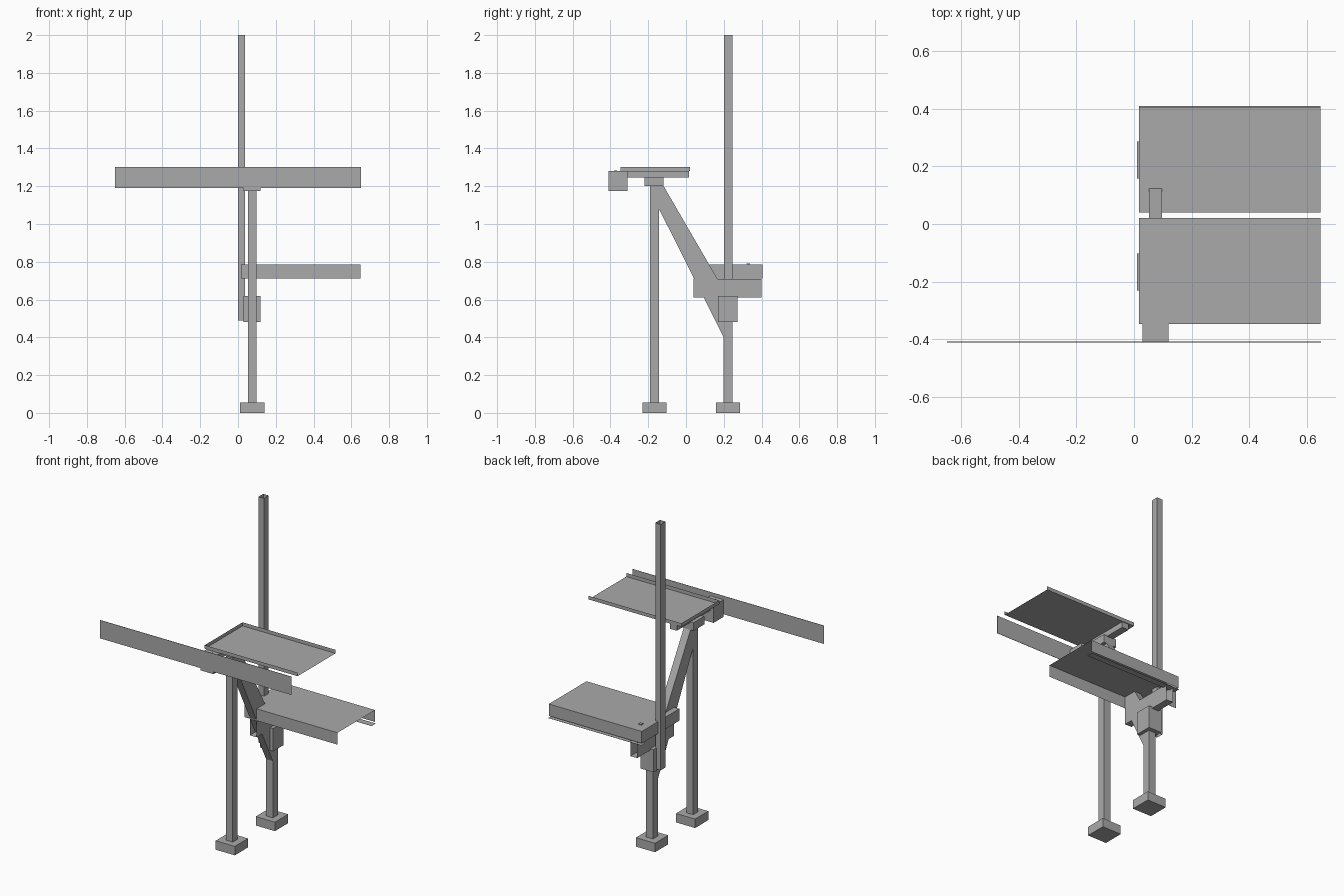
import bpy, bmesh

if "Cube" in bpy.data.objects:
    bpy.data.objects.remove(bpy.data.objects["Cube"], do_unlink=True)

GREY = (0.4, 0.4, 0.4, 1)
metal = bpy.data.materials.new("plain grey")
metal.use_nodes = True
metal.diffuse_color = GREY
metal.node_tree.nodes["Principled BSDF"].inputs["Base Color"].default_value = GREY


def finish(name, bm):
    mesh = bpy.data.meshes.new(name)
    bm.to_mesh(mesh)
    bm.free()
    mesh.materials.append(metal)
    obj = bpy.data.objects.new(name, mesh)
    bpy.context.collection.objects.link(obj)
    return obj


def box(name, x, y, z, open_sides=()):
    """Box from (low, high) ranges; open_sides lists sides left out, such as '+z'."""
    bm = bmesh.new()
    bmesh.ops.create_cube(bm, size=1)
    bm.normal_update()
    gone = []
    for side in open_sides:
        axis, sign = "xyz".index(side[1]), 1 if side[0] == "+" else -1
        gone += [f for f in bm.faces if f.normal[axis] * sign > 0.9]
    bmesh.ops.delete(bm, geom=gone, context="FACES")
    for v in bm.verts:
        for i, (lo, hi) in enumerate((x, y, z)):
            v.co[i] = hi if v.co[i] > 0 else lo
    return finish(name, bm)


POST_X, BLOCK_X, FOOT_X = (0.052, 0.098), (0.03, 0.12), (0.01, 0.14)
SHEET_X = (0.017, 0.648)

# Legs standing on square feet
for name, y, top in (("front", -0.167, 1.2), ("rear", 0.222, 0.5)):
    box(name + "_foot", FOOT_X, (y - 0.064, y + 0.064), (0, 0.055))
    box(name + "_leg", POST_X, (y - 0.024, y + 0.024), (0.055, top))

# Diagonal brace between the legs
bm = bmesh.new()
side = [(-0.143, 1.08), (-0.143, 1.2), (-0.118, 1.2), (0.222, 0.614), (0.2, 0.4)]
face = bm.faces.new([bm.verts.new((POST_X[0], y, z)) for y, z in side])
ext = bmesh.ops.extrude_face_region(bm, geom=[face], use_keep_orig=True)
for v in ext["geom"]:
    if isinstance(v, bmesh.types.BMVert):
        v.co.x = POST_X[1]
bmesh.ops.recalc_face_normals(bm, faces=bm.faces)
finish("diagonal_brace", bm)

# Tall open tube beside the rear leg
box("tall_post", (0, 0.037), (0.2, 0.245), (0.49, 2), ("+z", "-z"))

# Seat: folded sheet open below and at its outer end, on a hollow bar
box("rear_block", BLOCK_X, (0.17, 0.272), (0.48, 0.62))
box("seat_bar", POST_X, (0.04, 0.4), (0.61, 0.71), ("+y", "-y"))
box("seat_sheet", SHEET_X, (0.04, 0.405), (0.712, 0.785), ("-z", "+x"))
box("seat_lip", SHEET_X, (0.37, 0.41), (0.7, 0.701))
box("seat_bolt", (0.066, 0.086), (0.32, 0.34), (0.785, 0.79))

# Tray: shallow sheet open above and at its outer end
box("front_block", BLOCK_X, (-0.22, -0.118), (1.2, 1.25))
box("tray_bar", POST_X, (-0.31, 0.015), (1.245, 1.28))
box("tray_sheet", SHEET_X, (-0.347, 0.02), (1.28, 1.302), ("+z", "+x"))

# Long front board on its bracket
box("board_bracket", BLOCK_X, (-0.409, -0.31), (1.175, 1.28))
box("front_board", (-0.65, 0.65), (-0.411, -0.409), (1.19, 1.302))
box("bracket_bolt", (0.068, 0.084), (-0.381, -0.365), (1.28, 1.283))
